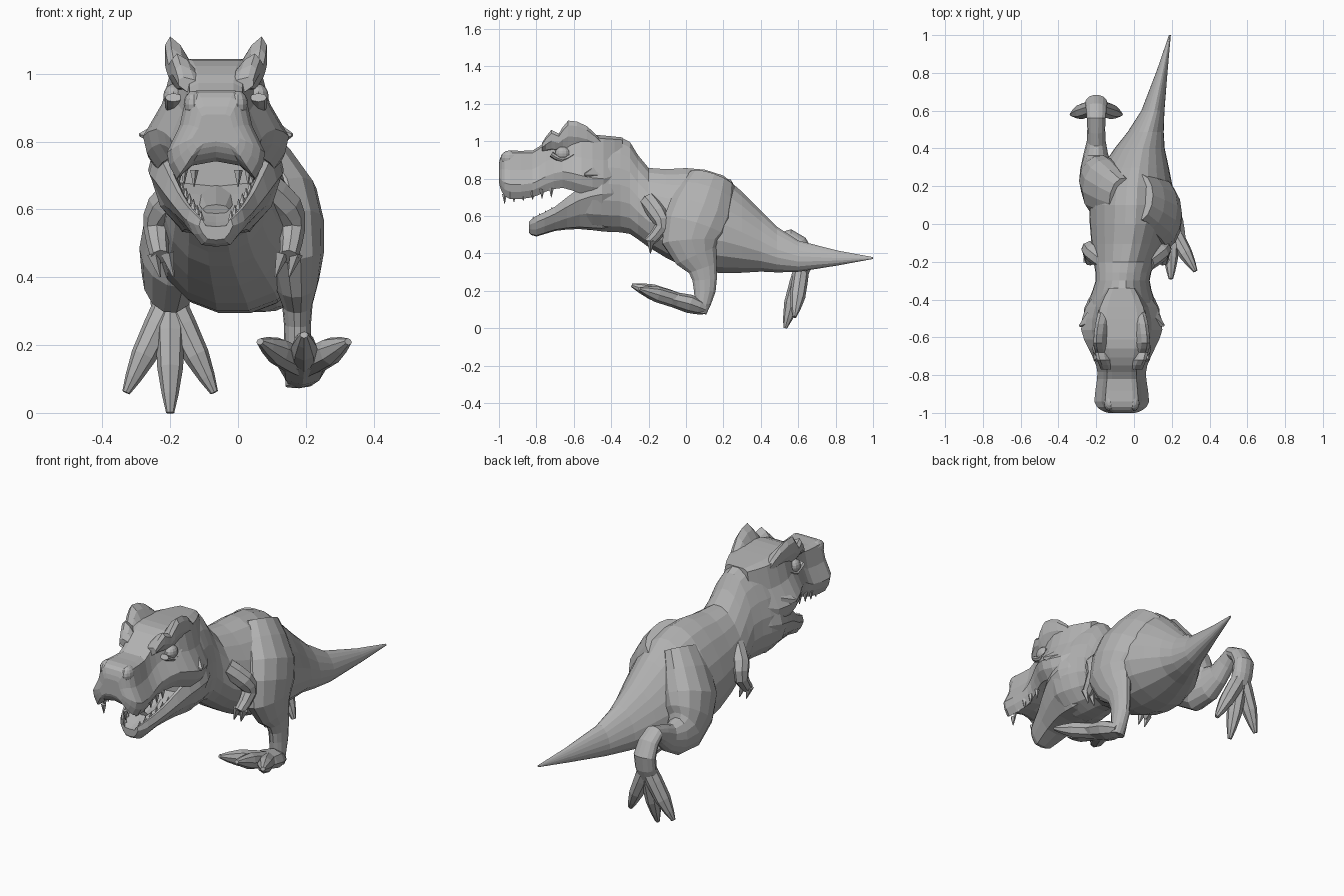
import bpy
import bmesh
import math
from mathutils import Vector

default_cube = bpy.data.objects.get("Cube")
if default_cube:
    bpy.data.objects.remove(default_cube, do_unlink=True)

HEAD_X = -.065

grey = bpy.data.materials.new("plain grey")
grey.use_nodes = True
grey.diffuse_color = (.45, .45, .45, 1)
grey.node_tree.nodes["Principled BSDF"].inputs["Base Color"].default_value = grey.diffuse_color


def finish(name, bm):
    """Turn a bmesh into a named object with the shared material."""
    bmesh.ops.recalc_face_normals(bm, faces=bm.faces)
    mesh = bpy.data.meshes.new(name)
    bm.to_mesh(mesh)
    bm.free()
    mesh.materials.append(grey)
    obj = bpy.data.objects.new(name, mesh)
    bpy.context.scene.collection.objects.link(obj)
    return obj


def oval(sides, taper=0):
    """Unit oval, narrower at the top when taper is positive."""
    angles = [math.tau * i / sides for i in range(sides)]
    return [(math.cos(a) * (1 - taper * math.sin(a)), math.sin(a)) for a in angles]


def mirrored(half):
    """Close a half outline that runs from top centre to bottom centre."""
    return half + [(-u, v) for u, v in reversed(half[1:-1])]


def eased(rows):
    """Add a row on a smooth curve between each pair of rows."""
    result = []
    last = len(rows) - 1
    for i in range(last):
        before, after = rows[max(i - 1, 0)], rows[min(i + 2, last)]
        nearby = zip(before, rows[i], rows[i + 1], after)
        result.append(rows[i])
        result.append(tuple((9 * (b + c) - a - d) / 16 for a, b, c, d in nearby))
    return result + [rows[last]]


def skin(name, rings):
    """Join rings of points into a capped surface."""
    bm = bmesh.new()
    loops = [[bm.verts.new(point) for point in ring] for ring in rings]
    count = len(loops[0])
    for here, there in zip(loops, loops[1:]):
        for i in range(count):
            j = (i + 1) % count
            bm.faces.new((here[i], here[j], there[j], there[i]))
    bm.faces.new(loops[0])
    bm.faces.new(loops[-1])
    return finish(name, bm)


def upright_loft(name, rows, outline, lean=0):
    """Rows of (y, centre x, low z, high z, half width) with upright sections."""
    rings = []
    for y, x, low, high, half in eased(rows):
        middle, tall = (low + high) / 2, (high - low) / 2
        rings.append([(x + u * half + v * lean, y, middle + v * tall) for u, v in outline])
    return skin(name, rings)


def limb(name, rows, sides=8):
    """Rows of (x, y, z, half width, half depth) with sections across the path."""
    rows = eased(rows)
    points = [Vector(row[:3]) for row in rows]
    last = len(rows) - 1
    rings = []
    for i, (point, row) in enumerate(zip(points, rows)):
        along = (points[min(i + 1, last)] - points[max(i - 1, 0)]).normalized()
        side = (Vector((1, 0, 0)) - along * along.x).normalized()
        deep = along.cross(side)
        rings.append([point + side * u * row[3] + deep * v * row[4] for u, v in oval(sides)])
    return skin(name, rings)


def spike(name, base, tip, radius):
    limb(name, [(*base, radius, radius), (*tip, radius / 9, radius / 9)], sides=5)


def ball(name, centre, size):
    bm = bmesh.new()
    bmesh.ops.create_uvsphere(bm, u_segments=12, v_segments=8, radius=1)
    bmesh.ops.scale(bm, vec=size, verts=bm.verts)
    bmesh.ops.translate(bm, vec=centre, verts=bm.verts)
    return finish(name, bm)


def toes(name, root, middle_tip, outer_tip):
    """Three bulging toes that fan out to both sides of one root."""
    root = Vector(root)
    for spread in (-1, 0, 1):
        y, z = outer_tip if spread else middle_tip
        tip = Vector((root.x + spread * .13, y, z))
        pad = root.lerp(tip, .6)
        limb(name, [(*root, .045, .04), (*pad, .038, .042), (*tip, .012, .01)])


# Trunk, neck and curved tail in one skin
upright_loft("body", [
    (1, .19, .37, .38, .005),
    (.6, .1, .3, .47, .06),
    (.4, .03, .3, .63, .13),
    (.2, -.01, .29, .82, .21),
    (0, -.02, .32, .86, .21),
    (-.2, -.05, .43, .86, .16),
    (-.3, -.06, .5, 1, .14),
    (-.4, HEAD_X, .51, 1.03, .17),
    (-.5, HEAD_X, .52, 1.02, .185),
    (-.58, HEAD_X, .55, .94, .15),
], oval(18, taper=.25))

# Skull with flared cheeks and a blunt snout
skull_half = [(0, 1), (.4, 1), (.6, .9), (.74, .2), (1, -.4), (.95, -.7), (.8, -1), (.5, -.7), (0, -.6)]
upright_loft("skull", [(y, HEAD_X, low, high, half) for y, low, high, half in [
    (-.34, .76, 1.02, .11),
    (-.44, .7, 1.03, .19),
    (-.56, .72, 1.04, .215),
    (-.66, .75, 1.04, .175),
    (-.75, .73, 1, .135),
    (-.82, .7, .95, .13),
    (-.94, .69, .95, .145),
    (-.985, .73, .93, .11),
    (-1, .78, .88, .07),
]], mirrored(skull_half))

# Open lower jaw with a hollow floor
jaw_half = [(0, .3), (.6, .4), (.8, 1), (.9, 1), (1, .4), (.8, -.3), (.5, -.9), (0, -1)]
upright_loft("lower_jaw", [(y, HEAD_X, low, high, half) for y, low, high, half in [
    (-.36, .54, .8, .15),
    (-.45, .52, .8, .2),
    (-.57, .53, .75, .18),
    (-.7, .52, .65, .125),
    (-.8, .49, .6, .085),
    (-.84, .51, .57, .05),
]], mirrored(jaw_half))
limb("tongue", [(HEAD_X, -.52, .66, .08, .03), (HEAD_X, -.74, .6, .04, .015)])

for label, side in (("left", 1), ("right", -1)):
    def at(offset, y, z):
        """Place a point beside the middle of the head."""
        return HEAD_X + side * offset, y, z

    # Brow crest with a raised horn, eye, lower lid, nostril and cheek point
    upright_loft(label + "_brow_crest", [(y, HEAD_X + side * out, .94, high, .04)
                 for y, out, high in [
        (-.45, .08, 1),
        (-.53, .1, 1.08),
        (-.63, .11, 1.11),
        (-.68, .1, 1.04),
        (-.72, .09, 1.06),
        (-.77, .07, .99),
    ]], oval(8, taper=.3), lean=side * .025)
    ball(label + "_eye", at(.125, -.66, .935), (.03, .04, .035))
    limb(label + "_lower_eyelid", [(*at(.125, y, z), .025, .015) for y, z in
         [(-.72, .93), (-.66, .9), (-.6, .93)]])
    ball(label + "_nostril_bump", at(.065, -.945, .91), (.03, .045, .04))
    spike(label + "_cheek_point", at(.16, -.5, .82), at(.225, -.54, .82), .05)

    # Teeth following the lip and the gum
    for i in range(6):
        t = i / 5
        lip = Vector(at(.115 - .05 * t ** 4, -.72 - t / 4, .75 - t / 30))
        spike(label + "_upper_tooth", lip, lip - Vector((0, 0, .05)), .014)
        gum = Vector(at(.1 - t / 18, -.65 - t / 6, .65 - t / 12))
        spike(label + "_lower_tooth", gum, gum + Vector((0, 0, .03)), .011)

    # Small folded arm with two claws
    limb(label + "_arm", [(side * out - .04, y, z, thick, thick) for out, y, z, thick in [
        (.11, -.2, .68, .05),
        (.18, -.15, .61, .05),
        (.2, -.13, .54, .038),
        (.19, -.2, .46, .028),
    ]])
    for shift in (.17, .21):
        x = side * shift - .04
        spike(label + "_finger", (x, -.19, .47), (x - side * .02, -.19, .4), .022)

# Planted leg, foot reaching forward
limb("left_leg", [
    (.03, .14, .79, .08, .13),
    (.12, .08, .62, .12, .18),
    (.165, .03, .46, .09, .16),
    (.175, .09, .32, .045, .08),
    (.175, .1, .2, .04, .06),
    (.18, .08, .08, .04, .03),
], sides=14)
limb("left_foot", [(.18, .1, .1, .04, .03), (.19, .02, .13, .07, .05), (.195, -.1, .16, .08, .035)])
toes("left_toe", root=(.195, -.02, .14), middle_tip=(-.29, .23), outer_tip=(-.25, .21))

# Trailing leg, foot hanging behind
limb("right_leg", [
    (-.06, .12, .75, .08, .13),
    (-.16, .19, .55, .12, .17),
    (-.2, .3, .41, .085, .13),
    (-.2, .44, .42, .05, .07),
    (-.2, .56, .49, .05, .04),
    (-.2, .64, .4, .06, .045),
    (-.2, .61, .28, .055, .04),
], sides=14)
toes("right_toe", root=(-.2, .62, .33), middle_tip=(.53, 0), outer_tip=(.58, .06))
